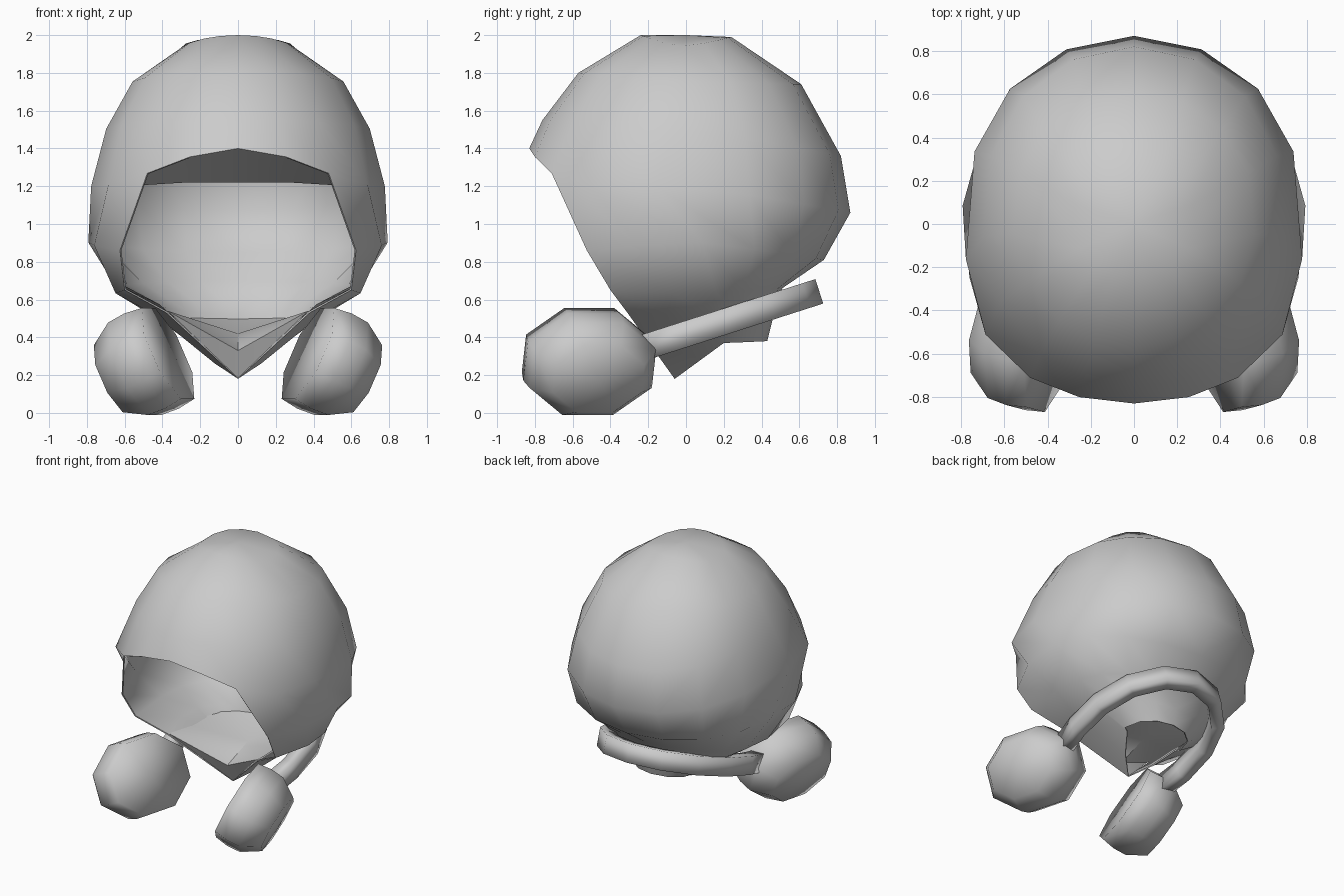
import bpy, bmesh
from math import sin, cos, asin, pi, radians
from mathutils import Vector

if "Cube" in bpy.data.objects:
    bpy.data.objects.remove(bpy.data.objects["Cube"])


def finish(name, bm, centre, mirror=True, thickness=0.0, thin=(), angle=60):
    """Turn a bmesh into a mirrored, thickened, smooth shaded object."""
    bm.normal_update()
    bmesh.ops.recalc_face_normals(bm, faces=bm.faces[:])
    if sum(f.normal.dot(f.calc_center_median() - Vector(centre)) for f in bm.faces) < 0:
        bmesh.ops.reverse_faces(bm, faces=bm.faces[:])
    bm.verts.index_update()
    thin_ids = [v.index for v in thin]
    me = bpy.data.meshes.new(name)
    bm.to_mesh(me)
    bm.free()
    ob = bpy.data.objects.new(name, me)
    bpy.context.collection.objects.link(ob)
    bpy.ops.object.select_all(action='DESELECT')
    ob.select_set(True)
    bpy.context.view_layer.objects.active = ob
    if thickness:
        group = ob.vertex_groups.new(name="thick")
        group.add([v.index for v in me.vertices], 1.0, 'REPLACE')
        group.add(thin_ids, 0.15, 'REPLACE')
    if mirror:
        m = ob.modifiers.new("mirror", 'MIRROR')
        m.use_clip = True
        bpy.ops.object.modifier_apply(modifier=m.name)
    if thickness:
        s = ob.modifiers.new("thickness", 'SOLIDIFY')
        s.thickness = thickness
        s.offset = -1
        s.vertex_group = "thick"
        bpy.ops.object.modifier_apply(modifier=s.name)
    bpy.ops.object.shade_smooth_by_angle(angle=radians(angle))
    return ob


# Hood rows: half width, centre y, side z, back y, back z, front or opening edge point
ROWS = [
    (0.29, 0.0, 1.94, 0.24, 1.99, (0, -0.24, 2.00)),
    (0.56, 0.0, 1.75, 0.61, 1.74, (0, -0.57, 1.80)),
    (0.70, 0.0, 1.50, 0.82, 1.36, (0, -0.76, 1.55)),
    (0.78, 0.0, 1.20, 0.87, 1.06, (0, -0.83, 1.40)),
    (0.795, 0.0, 0.91, 0.73, 0.81, (0.625, -0.525, 0.86)),
    (0.65, 0.0, 0.63, 0.51, 0.66, (0.60, -0.40, 0.65)),
    (0.46, 0.05, 0.52, 0.46, 0.50, (0.38, -0.31, 0.53)),
    (0.25, 0.20, 0.37, 0.43, 0.38, (0, -0.06, 0.18)),
]
BRIM = 3
LAST = len(ROWS) - 1
SPLIT = radians(38)
FRONT, SIDE = 2, 6
Y_POWER = {BRIM: 0.65, LAST: 4}
Z_POWER = {0: 1.5, BRIM: 4.5, LAST: 4}


def row_point(i, phi):
    w, yc, zs, yb, zb, e = ROWS[i]
    c = cos(phi)
    if c >= 0:
        k = c / cos(asin(e[0] / w))
        ky = k ** Y_POWER.get(i, 1)
        kz = k ** Z_POWER.get(i, 1)
        return Vector((w * sin(phi), yc + (e[1] - yc) * ky, zs + (e[2] - zs) * kz))
    return Vector((w * sin(phi), yc + (yb - yc) * (-c) ** 0.85, zs + (zb - zs) * -c))


# Hood shell: half a sphere-like grid with the face left open
bm = bmesh.new()
grid = []
for i, r in enumerate(ROWS):
    start = SPLIT if i <= BRIM else asin(r[5][0] / r[0])
    row = [None] * FRONT
    if i <= BRIM:
        row = [bm.verts.new(row_point(i, SPLIT * k / FRONT)) for k in range(FRONT)]
    for k in range(SIDE + 1):
        p = row_point(i, start + (pi - start) * k / SIDE)
        if k == SIDE:
            p.x = 0
        row.append(bm.verts.new(p))
    grid.append(row)
pole = bm.verts.new((0, 0, 2.0))
for k in range(FRONT + SIDE):
    bm.faces.new((pole, grid[0][k], grid[0][k + 1]))
    for a, b in zip(grid, grid[1:]):
        quad = (a[k], b[k], b[k + 1], a[k + 1])
        if None not in quad:
            bm.faces.new(quad)
rim = grid[BRIM][:FRONT] + [row[FRONT] for row in grid[BRIM:]] + grid[LAST][FRONT:]
floor_points = [v.co.copy() for v in grid[LAST - 1][FRONT:]]
finish("hood_shell", bm, (0, 0, 1.1), thickness=0.06, thin=rim)

# Inner brow: ceiling sloping back and down from the top of the opening
bm = bmesh.new()
lip = [(0, -0.42, 1.22), (0.27, -0.42, 1.22), (0.52, -0.44, 1.205)]
top = [bm.verts.new(row_point(BRIM, SPLIT * k / FRONT)) for k in range(3)]
low = [bm.verts.new(p) for p in lip]
for k in range(2):
    bm.faces.new((top[k], top[k + 1], low[k + 1], low[k]))
finish("inner_brow", bm, (0, 0, 1.1))

# Inner floor: closes the hood above the neck and dips to the chin
bm = bmesh.new()
mid = bm.verts.new((0, 0.12, 0.42))
ring = [bm.verts.new((0, -0.13, 0.33))]
ring += [bm.verts.new((p.x * 0.98, p.y * 0.98, p.z + 0.01)) for p in floor_points]
for a, b in zip(ring, ring[1:]):
    bm.faces.new((mid, a, b))
lip_end = bm.verts.new((0, -0.06, 0.185))
bm.faces.new((ring[0], lip_end, ring[1]))
finish("inner_floor", bm, (0, 0, 1.1))

# Neck band: four-sided strap swept along a tilted U
bm = bmesh.new()
path = [(0.45, -0.22), (0.48, -0.05)]
path += [(0.48 * cos(radians(a)), 0.10 + 0.56 * sin(radians(a))) for a in (10, 36, 63, 90)]
path += [(-x, y) for x, y in reversed(path[:-1])]
pts = [Vector((x, y, 0.36 + 0.32 * (y + 0.18))) for x, y in path]
up = Vector((0, -0.32, 1)).normalized()
loops = []
for i, p in enumerate(pts):
    t = (pts[min(i + 1, len(pts) - 1)] - pts[max(i - 1, 0)]).normalized()
    n = t.cross(up).normalized()
    loops.append([bm.verts.new(p + 0.048 * sx * n + 0.068 * sy * up)
                  for sx, sy in ((1, 1), (-1, 1), (-1, -1), (1, -1))])
for a, b in zip(loops, loops[1:]):
    for k in range(4):
        bm.faces.new((a[k], a[(k + 1) % 4], b[(k + 1) % 4], b[k]))
bm.faces.new(loops[0])
bm.faces.new(loops[-1])
finish("neck_band", bm, (0, 0.1, 0.4), mirror=False, angle=100)

# Ear pads: eight-sided cups leaning outward, mirrored
bm = bmesh.new()
yaw, tilt = radians(15), radians(24)
axis = Vector((cos(tilt) * cos(yaw), cos(tilt) * sin(yaw), -sin(tilt)))
u = Vector((-sin(yaw), cos(yaw), 0))
v = axis.cross(u)
base = Vector((0.37, -0.54, 0.315))
loops = []
for s, r in ((0.0, 0.285), (0.10, 0.298), (0.20, 0.29), (0.33, 0.21)):
    loops.append([bm.verts.new(base + axis * s + r * (1.25 * cos(a * pi / 4 + pi / 8) * u
                                                     + 1.0 * sin(a * pi / 4 + pi / 8) * v))
                  for a in range(8)])
for a, b in zip(loops, loops[1:]):
    for k in range(8):
        bm.faces.new((a[k], a[(k + 1) % 8], b[(k + 1) % 8], b[k]))
for loop, s in ((loops[0], 0.0), (loops[-1], 0.345)):
    c = bm.verts.new(base + axis * s)
    for k in range(8):
        bm.faces.new((c, loop[k], loop[(k + 1) % 8]))
finish("ear_pads", bm, base + axis * 0.15, angle=95)
